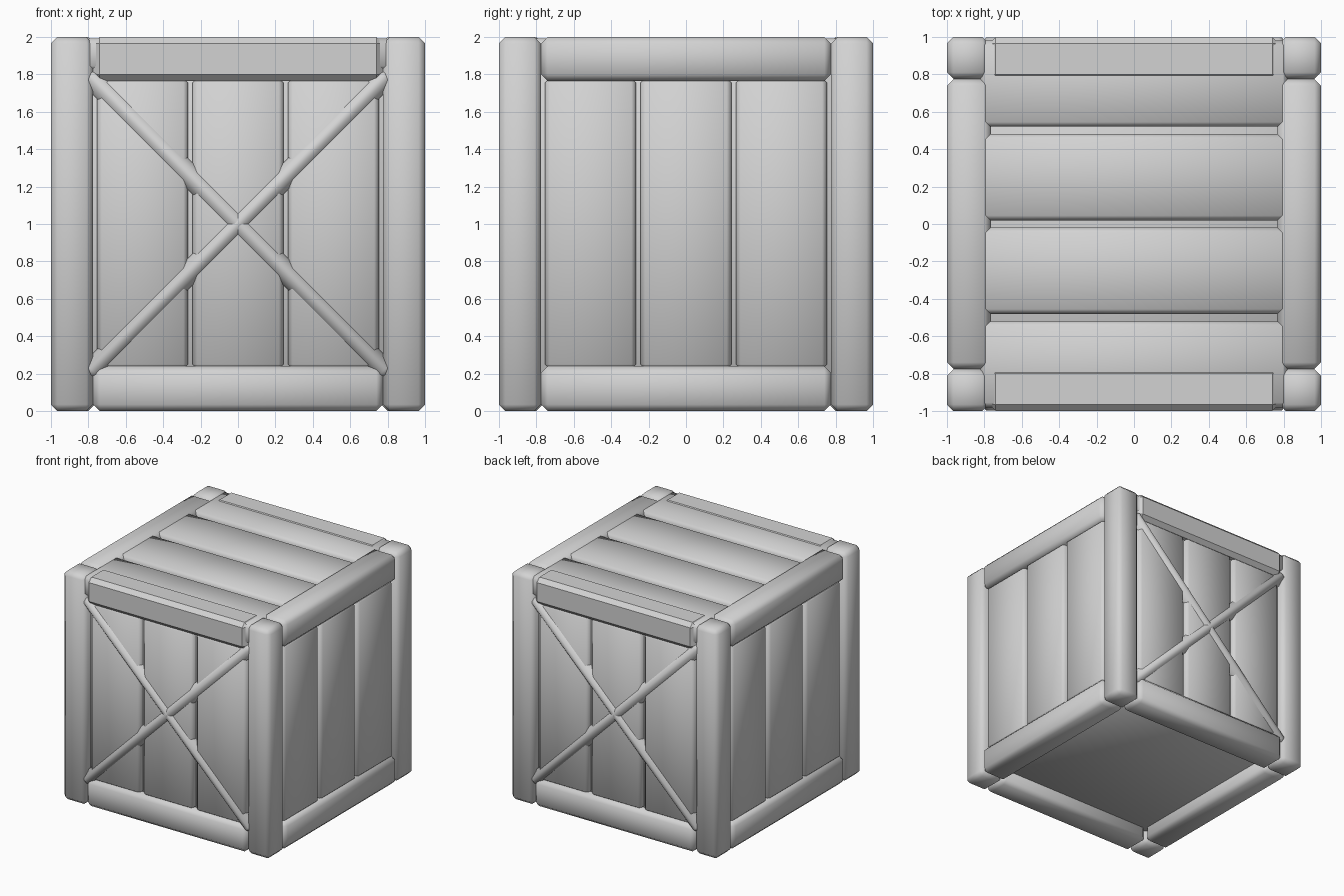
import bpy
import math
from mathutils import Matrix, Vector

cube = bpy.data.objects.get("Cube")
if cube:
    bpy.data.objects.remove(cube, do_unlink=True)

grey = bpy.data.materials.new("plain_grey")
grey.use_nodes = True
grey.diffuse_color = (0.65, 0.65, 0.65, 1)
grey.node_tree.nodes["Principled BSDF"].inputs["Base Color"].default_value = (0.65, 0.65, 0.65, 1)


def board(name, low, high, chamfer=0.035, spin=0.0, tilt=0.0, smooth=True):
    """Chamfered box between two corners, tilted in its own plane, then spun around z."""
    low, high = Vector(low), Vector(high)
    bpy.ops.mesh.primitive_cube_add(size=1)
    ob = bpy.context.object
    ob.name = name
    centre, size = (low + high) / 2, high - low
    ob.data.transform(Matrix.Rotation(spin, 4, "Z") @ Matrix.Translation(centre)
                      @ Matrix.Rotation(tilt, 4, "Y") @ Matrix.Diagonal((*size, 1)))
    ob.data.materials.append(grey)
    bevel = ob.modifiers.new("chamfer", "BEVEL")
    bevel.width = chamfer
    bevel.segments = 1
    if smooth:
        bpy.ops.object.shade_smooth()


# Inner box seen through the gaps and, set back between the rails, from below
board("inner_box", (-0.93, -0.93, 0.12), (0.93, 0.93, 1.93))

# Corner posts
for name, sx, sy in (("front_right", -1, -1), ("front_left", 1, -1),
                     ("back_right", -1, 1), ("back_left", 1, 1)):
    x, y = sx * 0.888, sy * 0.888
    board(name + "_post", (x - 0.112, y - 0.112, 0), (x + 0.112, y + 0.112, 2))

# Four walls, each made facing the front and spun into place
for i, wall in enumerate(("front", "left", "back", "right")):
    spin = i * math.pi / 2
    braced = wall in ("front", "back")
    board(wall + "_bottom_rail", (-0.775, -1, 0), (0.775, -0.765, 0.24), spin=spin)
    board(wall + "_top_rail", (-0.775, -1, 1.765), (0.775, -0.765, 2), spin=spin,
          smooth=not braced)
    for k in (-1, 0, 1):
        x = k * 0.51
        board(f"{wall}_plank_{k + 2}", (x - 0.243, -0.973, 0.225), (x + 0.243, -0.8, 1.78),
              0.025, spin)
    # Crossed braces on the front and back only
    if braced:
        for side, tilt in (("rising", -math.pi / 4), ("falling", math.pi / 4)):
            board(f"{wall}_{side}_brace", (-1.15, -0.996, 0.94), (1.15, -0.876, 1.06),
                  0.045, spin, tilt)

# Lid planks, almost level with the rails and lapping over their chamfers
for k in range(4):
    y = -0.75 + 0.5 * k
    board(f"lid_plank_{k + 1}", (-0.82, y - 0.23, 1.82), (0.82, y + 0.23, 1.993), 0.025)
